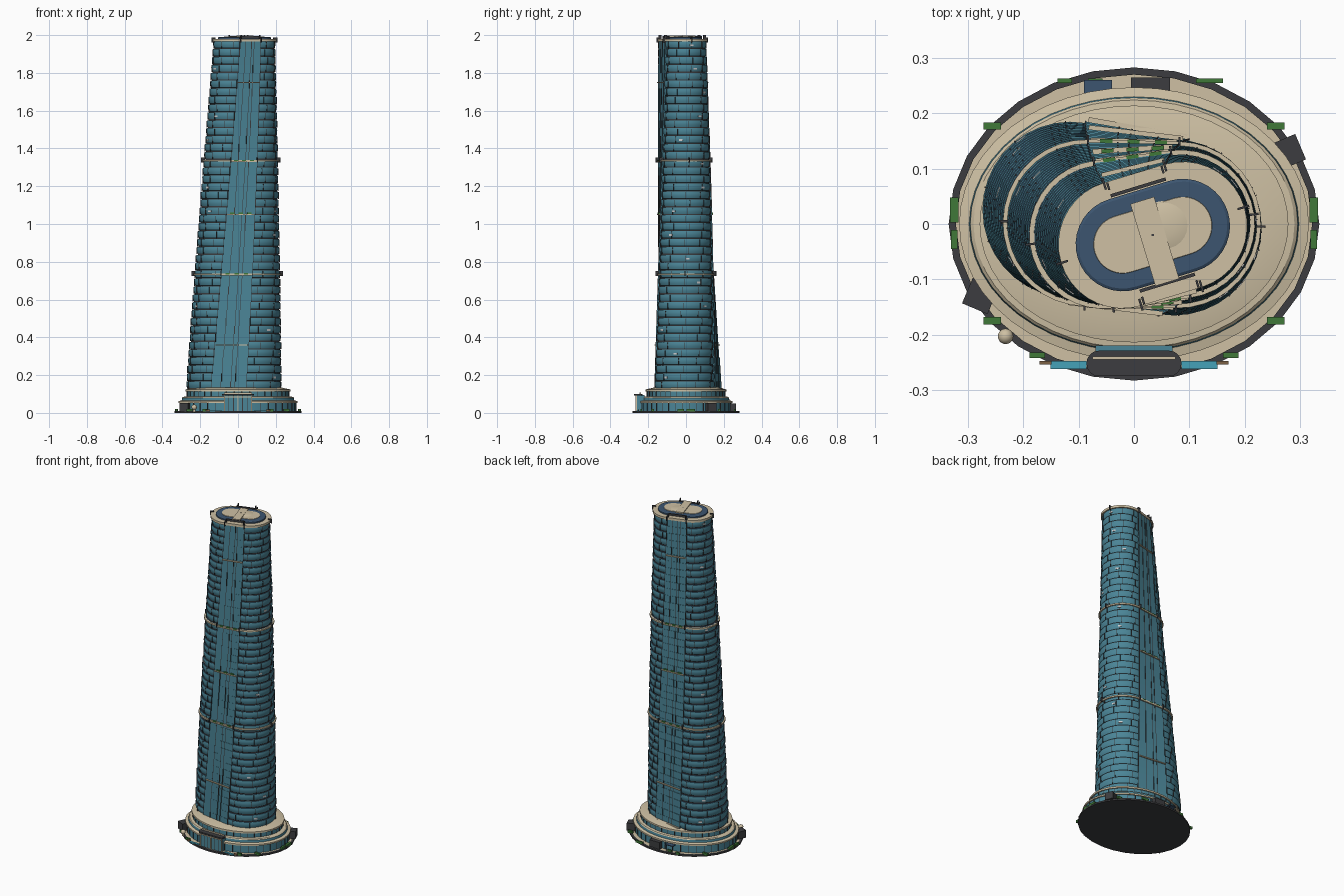
import bpy, bmesh, random
from math import sin, cos, pi, radians, atan2
from mathutils import Matrix, Vector

if "Cube" in bpy.data.objects:
    bpy.data.objects.remove(bpy.data.objects["Cube"])

random.seed(4)
COL = dict(teal=(.07, .235, .31), navy=(.045, .09, .16), cream=(.62, .53, .37), dark=(.045, .046, .05),
           green=(.05, .19, .04), white=(.8, .82, .8), brown=(.2, .12, .06), pool=(.06, .36, .48))
MATS = {}
for n, c in COL.items():
    MATS[n] = bpy.data.materials.new(n)
    MATS[n].diffuse_color = (*c, 1)
IDX = {n: i for i, n in enumerate(COL)}


def finish(bm, name, smooth=True):
    me = bpy.data.meshes.new(name)
    bmesh.ops.recalc_face_normals(bm, faces=bm.faces[:])
    bm.to_mesh(me)
    bm.free()
    ob = bpy.data.objects.new(name, me)
    bpy.context.collection.objects.link(ob)
    for m in MATS.values():
        me.materials.append(m)
    if smooth:
        bpy.ops.object.select_all(action='DESELECT')
        ob.select_set(True)
        bpy.context.view_layer.objects.active = ob
        bpy.ops.object.shade_smooth_by_angle(angle=radians(30))
    return ob


def loft(bm, rings, mats, bottom=None, top=None, closed=False):
    vs = [[bm.verts.new(p) for p in r] for r in rings]
    n = len(vs[0])
    pairs = list(zip(vs, vs[1:])) + ([(vs[-1], vs[0])] if closed else [])
    for (a, b), m in zip(pairs, mats):
        for i in range(n):
            j = (i + 1) % n
            bm.faces.new((a[i], a[j], b[j], b[i])).material_index = IDX[m]
    if bottom:
        bm.faces.new(vs[0][::-1]).material_index = IDX[bottom]
    if top:
        bm.faces.new(vs[-1]).material_index = IDX[top]


def box(bm, loc, size, mat, rot=0):
    M = Matrix.Translation(loc) @ Matrix.Rotation(rot, 4, 'Z') @ Matrix.Diagonal((*size, 1))
    for v in bmesh.ops.create_cube(bm, size=1, matrix=M)['verts']:
        for f in v.link_faces:
            f.material_index = IDX[mat]


def params(z):
    t = min(max((z - .13) / 1.84, 0), 1)
    L = lambda a, b: a + (b - a) * t
    return L(-.022, .034), L(.01, -.02), L(.095, .057), L(.158, .108), radians(L(-10, 17))


def place(zp, x, y, z):
    cx, cy, d, r, th = params(zp)
    return Vector((cx + x * cos(th) - y * sin(th), cy + x * sin(th) + y * cos(th), z))


def section(zp, z, off=0, n=18):
    # twisted stadium: two round ends joined by flat front and back
    cx, cy, d, r, th = params(zp)
    out = []
    for s in (1, -1):
        for i in range(n + 1):
            a = -pi / 2 + pi * i / n
            out.append(place(zp, s * (d + (r + off) * cos(a)), s * (r + off) * sin(a), z))
    return out


def ellipse(rx, ry, z, n=48):
    return [(rx * cos(2 * pi * i / n), ry * sin(2 * pi * i / n), z) for i in range(n)]


# plaza with dark kerb and paving
bm = bmesh.new()
loft(bm, [ellipse(.335, .283, 0, 28), ellipse(.335, .283, .01, 28), ellipse(.322, .27, .01, 28),
          ellipse(.322, .27, .007, 28)], ['dark'] * 3, 'dark', 'cream')
finish(bm, "plaza", False)

# two tier podium
bm = bmesh.new()
prof = [(.308, .24, .006), (.308, .24, .053), (.316, .247, .053), (.316, .247, .062), (.298, .23, .066), (.296, .228, .08),
        (.29, .224, .085), (.272, .208, .087), (.272, .208, .114), (.279, .214, .114), (.279, .214, .124), (.23, .17, .134)]
loft(bm, [ellipse(*p) for p in prof],
     ['teal', 'cream', 'cream', 'cream', 'teal', 'cream', 'cream', 'teal', 'cream', 'cream', 'cream'], 'dark', 'cream')
finish(bm, "podium")
bm = bmesh.new()
for i in range(40):
    a = 2 * pi * (i + .5) / 40
    for rx, ry, z, h in ((.309, .241, .03, .046), (.273, .209, .1, .028)):
        box(bm, (rx * cos(a), ry * sin(a), z), (.003, .003, h), 'dark', a)
finish(bm, "podium_mullions", False)

# tower floors, flat glass strips, mullions and lit windows
floors, strips, mull, lights = (bmesh.new() for _ in range(4))
N, Z0, Z1 = 44, .125, 1.968
H = (Z1 - Z0) / N
for k in range(N):
    z = Z0 + k * H
    zm = z + H / 2
    cx, cy, d, r, th = params(zm)
    loft(floors, [section(zm, z, -.005), section(zm, z + H * .14, -.005), section(zm, z + H * .18, -.003),
                  section(zm, z + H * .45, .001), section(zm, z + H * .75, .0015), section(zm, z + H, -.001)],
         ['dark'] + ['teal'] * 4, 'dark', 'navy')
    for s in (1, -1):
        box(strips, place(zm, 0, s * r, zm), (2 * d, .008, H), 'teal', th)
        for u in (-1, -.45, .1, .35, 1):
            box(mull, place(zm, -s * u * d, s * (r + .004), zm), (.003, .003, H), 'dark', th)
        for i in range(5):
            a = radians(-72 + 36 * i + (k % 3 - 1) * 5)
            box(mull, place(zm, s * (d + r * cos(a)), s * r * sin(a), zm), (.006, .0025, H * .85), 'dark', th + a)
    if k % 3 == 1:
        for s in (1, -1):
            a = random.uniform(-1, 1)
            box(lights, place(zm, s * (d + r * cos(a)), s * r * sin(a), zm), (.006, .02, .009), 'white', th + a)
finish(floors, "tower_floors")
finish(strips, "flat_glass_strips", False)
finish(mull, "tower_mullions", False)
finish(lights, "lit_windows", False)

# cream belts, with small posts
bm, posts = bmesh.new(), bmesh.new()
for z, o, i, h in ((.73, .009, -.01, .009), (1.33, .009, -.01, .009), (1.966, .008, -.03, .014)):
    loft(bm, [section(z, z, i), section(z, z, o), section(z, z + h, o), section(z, z + h, i)], ['cream'] * 4, closed=True)
    cx, cy, d, r, th = params(z)
    for s in (1, -1):
        for a in (-pi / 2, 0, pi / 2):
            box(posts, place(z, s * (d + r * cos(a) + .006 * cos(a)), s * (r + .006) * sin(a), z + .008),
                (.022, .004, .026), 'dark', th + a)
finish(bm, "cream_belts")
finish(posts, "belt_posts", False)

# terrace ledges on the flat sides, with planters
bm, pl = bmesh.new(), bmesh.new()
for z in (.13, .36, .73, 1.05, 1.33, 1.75):
    cx, cy, d, r, th = params(z)
    for s in (1, -1):
        box(bm, place(z, 0, s * (r + .001), z), (1.9 * d, .022, .006), 'cream', th)
        if z in (.73, 1.05, 1.33):
            for u in (-.6, 0, .6):
                box(pl, place(z, u * d, s * (r + .007), z + .006), (.022, .007, .008), 'green', th)
finish(bm, "terrace_ledges", False)

# plaza planters
for x, y, w, l in ((.325, .025, .015, .045), (.325, -.028, .012, .035), (.256, .177, .032, .013), (.256, -.175, .032, .013),
                   (.175, -.237, .028, .01), (.125, .259, .026, .008)):
    for s in (1, -1):
        box(pl, (s * x, y, .014), (w, l, .014), 'green')
for x in (.148, -.07):
    box(pl, (x, .259, .014), (.026, .008, .014), 'green')
finish(pl, "planters", False)

# roof: raised navy deck, cream core, low dome and cross strip
ZR = 1.97
bm = bmesh.new()
loft(bm, [section(ZR, 1.97, -.023), section(ZR, 1.988, -.023), section(ZR, 1.991, -.028)], ['navy'] * 2, None, 'navy')
loft(bm, [section(ZR, 1.99, -.055), section(ZR, 1.993, -.056)], ['cream'], None, 'cream')
c = place(ZR, .025, .01, 0)
loft(bm, [[(c.x + q * cos(2 * pi * i / 24), c.y + q * sin(2 * pi * i / 24), h) for i in range(24)]
          for q, h in ((.045, 1.992), (.035, 1.995), (.02, 1.997), (.006, 1.998))], ['cream'] * 3, None, 'cream')
th = params(ZR)[4]
box(bm, place(ZR, 0, -.012, 1.994), (.045, .155, .009), 'cream', th)
for s in (1, -1):
    box(bm, place(ZR, 0, s * .09, 1.989), (.104, .006, .012), 'dark', th)
    for u in (-.9, .9):
        box(bm, place(ZR, u * .057, s * .108, 1.985), (.004, .014, .03), 'dark', th)
box(bm, place(ZR, 0, 0, 1.997), (.004, .004, .006), 'dark')
finish(bm, "roof")

# front entrance: glazed portal, dark rounded canopy and cream frame
bm = bmesh.new()
box(bm, (0, -.24, .05), (.14, .04, .09), 'teal')
for x in (-.072, 0, .072):
    box(bm, (x, -.263, .053), (.005, .008, .09), 'cream')
for x in (-.048, -.024, .024, .048):
    box(bm, (x, -.261, .05), (.003, .003, .085), 'dark')
box(bm, (0, -.242, .103), (.15, .006, .012), 'cream')
box(bm, (0, -.263, .084), (.148, .008, .006), 'cream')
finish(bm, "entrance_portal", False)
bm = bmesh.new()
rr = lambda z: [(s * .064 + s * .022 * cos(a), -.252 + s * .023 * sin(a), z) for s in (1, -1)
                for a in [-pi / 2 + pi * i / 8 for i in range(9)]]
loft(bm, [rr(.092), rr(.101)], ['dark'], 'dark', 'dark')
finish(bm, "entrance_canopy")

# pools, benches, rear service doors and side doors
bm = bmesh.new()
for s in (1, -1):
    box(bm, (s * .118, -.255, .01), (.065, .014, .006), 'pool')
    box(bm, (s * .16, -.251, .014), (.022, .006, .01), 'brown')
    box(bm, (s * .278, .13 * s, .03), (.05, .05, .045), 'dark', s * .4)
finish(bm, "pools_and_benches", False)
bm = bmesh.new()
box(bm, (.03, .25, .028), (.07, .03, .044), 'dark')
box(bm, (-.065, .245, .046), (.05, .03, .005), 'navy')
for x in (-.086, -.044):
    box(bm, (x, .256, .026), (.003, .003, .04), 'dark')
finish(bm, "rear_service_entrance", False)

# plaza sphere sculpture
bm = bmesh.new()
bmesh.ops.create_uvsphere(bm, u_segments=20, v_segments=12, radius=.014, matrix=Matrix.Translation((-.232, -.203, .03)))
bmesh.ops.create_cone(bm, cap_ends=True, segments=12, radius1=.008, radius2=.006, depth=.014,
                      matrix=Matrix.Translation((-.232, -.203, .013)))
for f in bm.faces:
    f.material_index = IDX['cream']
finish(bm, "sphere_sculpture")

for m in bpy.data.materials:
    if m.users and not m.is_grease_pencil:
        m.use_nodes = True
        m.node_tree.nodes["Principled BSDF"].inputs["Base Color"].default_value = m.diffuse_color
